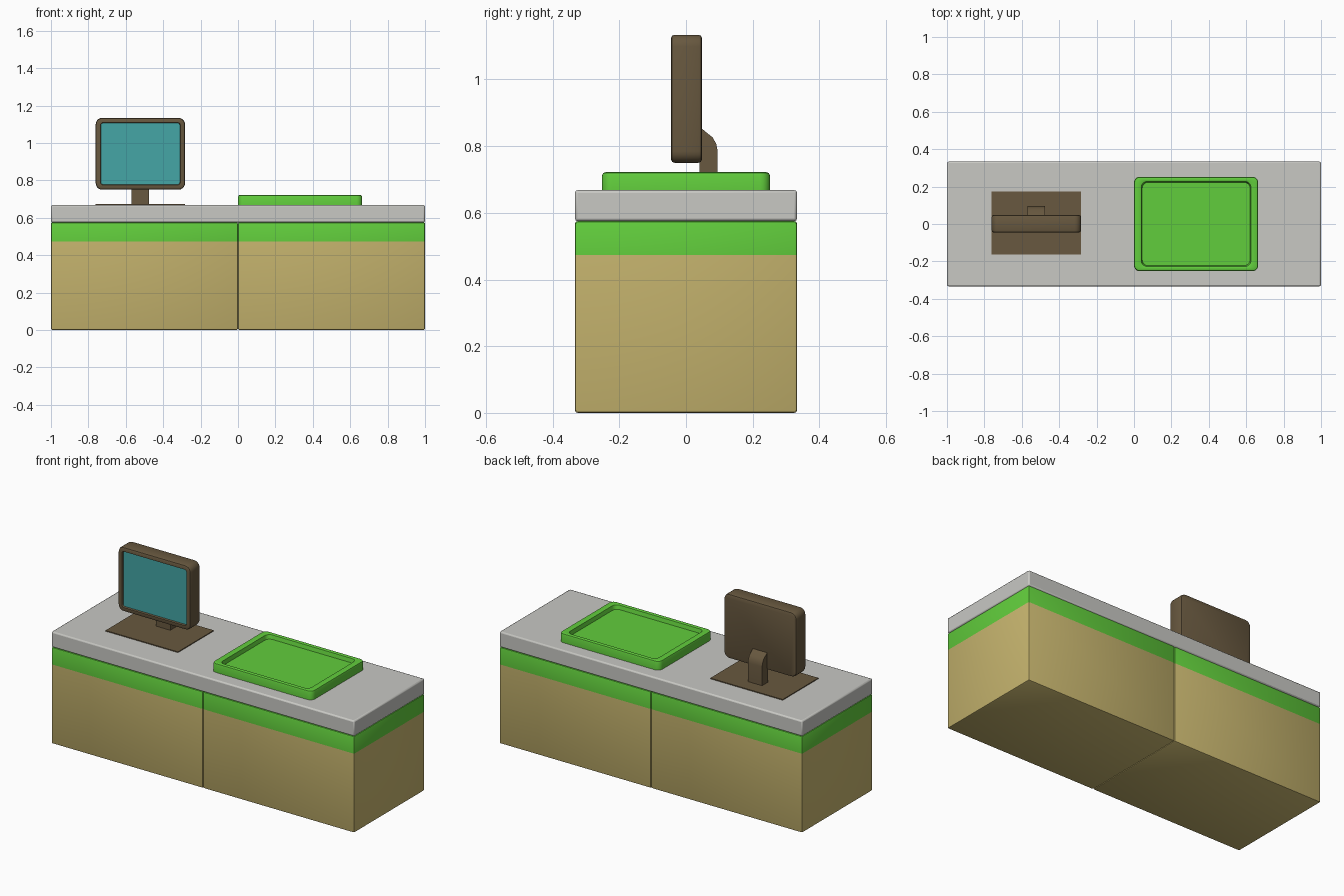
import bpy, bmesh, math
from mathutils import Vector

if "Cube" in bpy.data.objects:
    bpy.data.objects.remove(bpy.data.objects["Cube"])


def mat(name, rgb):
    m = bpy.data.materials.new(name)
    m.diffuse_color = (*rgb, 1)
    m.use_nodes = True
    m.node_tree.nodes["Principled BSDF"].inputs["Base Color"].default_value = m.diffuse_color
    return m


TAN = mat("tan", (0.58, 0.47, 0.16))
GREEN = mat("green", (0.12, 0.61, 0.045))
GREY = mat("light grey", (0.58, 0.58, 0.55))
BROWN = mat("brown", (0.138, 0.098, 0.050))
TEAL = mat("teal", (0.058, 0.38, 0.38))


def finish(bm, name, mats, bevel=0.0):
    bmesh.ops.recalc_face_normals(bm, faces=bm.faces)
    me = bpy.data.meshes.new(name)
    bm.to_mesh(me)
    bm.free()
    ob = bpy.data.objects.new(name, me)
    bpy.context.collection.objects.link(ob)
    for m in mats:
        me.materials.append(m)
    if bevel:
        b = ob.modifiers.new("bevel", 'BEVEL')
        b.width, b.segments, b.limit_method = bevel, 2, 'ANGLE'
    bpy.ops.object.select_all(action='DESELECT')
    ob.select_set(True)
    bpy.context.view_layer.objects.active = ob
    bpy.ops.object.shade_smooth_by_angle(angle=math.radians(35))
    return ob


def box_mesh(lo, hi):
    bm = bmesh.new()
    bmesh.ops.create_cube(bm, size=1)
    lo, hi = Vector(lo), Vector(hi)
    for v in bm.verts:
        v.co = (lo + hi) / 2 + v.co * (hi - lo)
    return bm


def ring_loft(name, rings, place, mats, last_mat=0):
    """Skin rounded rectangles (half width, half height, radius, depth), both ends capped."""
    bm = bmesh.new()
    loops = []
    for hw, hh, r, d in rings:
        loop = []
        for q, (sx, sy) in enumerate(((1, 1), (-1, 1), (-1, -1), (1, -1))):
            for k in range(6):
                a = math.pi / 2 * (q + k / 5)
                loop.append(bm.verts.new(place(sx * (hw - r) + r * math.cos(a),
                                               sy * (hh - r) + r * math.sin(a), d)))
        loops.append(loop)
    for a, b in zip(loops, loops[1:]):
        for i in range(len(a)):
            j = (i + 1) % len(a)
            bm.faces.new((a[i], a[j], b[j], b[i]))
    bm.faces.new(loops[0])
    bm.faces.new(loops[-1]).material_index = last_mat
    return finish(bm, name, mats)


# Two cabinets with a green band round the top
for side, x0 in (("left", -1), ("right", 0)):
    bm = box_mesh((x0, -0.333, 0), (x0 + 1, 0.333, 0.575))
    bmesh.ops.bevel(bm, geom=bm.edges[:], offset=0.008, segments=2,
                    profile=0.5, affect='EDGES')
    bmesh.ops.bisect_plane(bm, geom=bm.verts[:] + bm.edges[:] + bm.faces[:],
                           plane_co=(0, 0, 0.473), plane_no=(0, 0, 1))
    for f in bm.faces:
        f.material_index = int(f.calc_center_median().z > 0.473)
    finish(bm, side + "_cabinet", [TAN, GREEN])

# Worktop
finish(box_mesh((-1, -0.333, 0.575), (1, 0.333, 0.668)), "worktop", [GREY], 0.008)

# Tray with raised rim and sunken floor
ring_loft("tray", [
    (0.332, 0.252, 0.03, 0.666), (0.332, 0.252, 0.03, 0.711),
    (0.329, 0.249, 0.027, 0.719), (0.321, 0.241, 0.02, 0.722),
    (0.300, 0.233, 0.03, 0.722), (0.293, 0.227, 0.03, 0.719),
    (0.288, 0.222, 0.03, 0.695)],
    lambda u, v, d: (0.332 + u, v, d), [GREEN])

# Monitor casing, lofted from back to front, with recessed screen
CX, CZ = -0.522, 0.942
ring_loft("monitor", [
    (0.229, 0.182, 0.026, 0.048), (0.236, 0.189, 0.032, 0.045),
    (0.239, 0.192, 0.035, 0.037), (0.239, 0.192, 0.035, -0.034),
    (0.236, 0.189, 0.032, -0.042), (0.229, 0.182, 0.026, -0.045),
    (0.214, 0.167, 0.015, -0.045), (0.211, 0.164, 0.012, -0.035)],
    lambda u, v, d: (CX + u, d, CZ + v), [BROWN, TEAL], 1)

# Neck: side profile extruded across x
bm = bmesh.new()
profile = [(0.04, 0.668), (0.095, 0.668), (0.095, 0.785), (0.091, 0.806),
           (0.08, 0.826), (0.048, 0.852), (0.04, 0.852)]
face = bm.faces.new([bm.verts.new((CX - 0.047, y, z)) for y, z in profile])
ext = bmesh.ops.extrude_face_region(bm, geom=[face])["geom"]
bmesh.ops.translate(bm, vec=(0.094, 0, 0),
                    verts=[g for g in ext if isinstance(g, bmesh.types.BMVert)])
finish(bm, "monitor_neck", [BROWN])

# Foot plate
finish(box_mesh((-0.761, -0.162, 0.666), (-0.283, 0.175, 0.673)), "monitor_foot", [BROWN])
